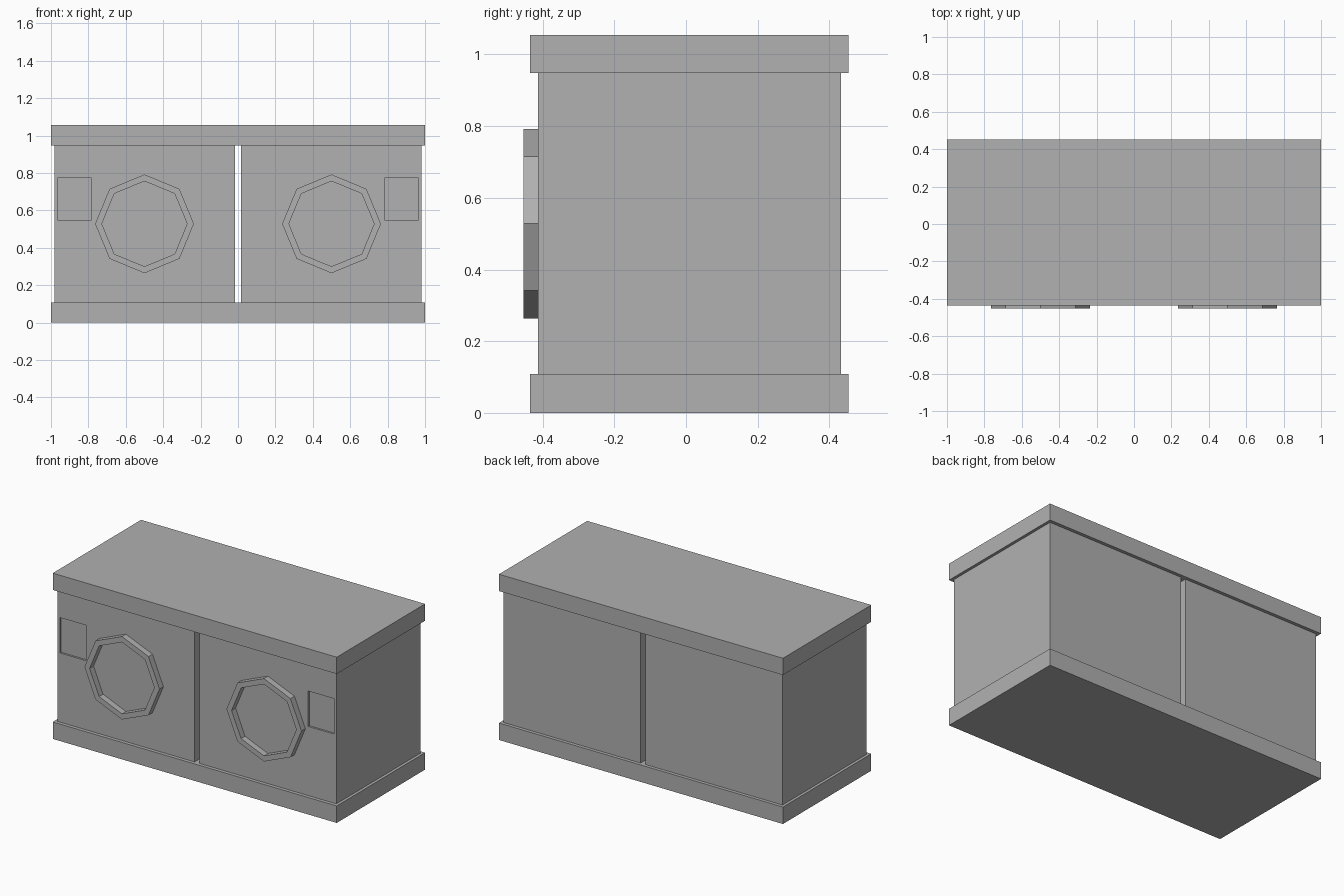
import bpy, bmesh
from math import tau
from mathutils import Vector, Matrix

if "Cube" in bpy.data.objects:
    bpy.data.objects.remove(bpy.data.objects["Cube"])

# Dark grey finish shared by all parts
grey = bpy.data.materials.new("dark_grey")
grey.diffuse_color = (0.44, 0.44, 0.44, 1)
grey.use_nodes = True
grey.node_tree.nodes["Principled BSDF"].inputs["Base Color"].default_value = grey.diffuse_color


def finish(name, bm):
    bmesh.ops.recalc_face_normals(bm, faces=bm.faces)
    mesh = bpy.data.meshes.new(name)
    bm.to_mesh(mesh)
    bm.free()
    mesh.materials.append(grey)
    obj = bpy.data.objects.new(name, mesh)
    bpy.context.collection.objects.link(obj)
    return obj


def box(name, x, y, z):
    lo, hi = Vector((x[0], y[0], z[0])), Vector((x[1], y[1], z[1]))
    bm = bmesh.new()
    bmesh.ops.create_cube(bm, size=1, matrix=Matrix.Translation((lo + hi) / 2)
                          @ Matrix.Diagonal((*(hi - lo), 1)))
    return finish(name, bm)


def ring(name, center, outer, inner, depth, sides):
    # rectangular profile spun around the y axis
    bm = bmesh.new()
    c = Vector(center)
    profile = [(inner, 0), (outer, 0), (outer, -depth), (inner, -depth)]
    vs = [bm.verts.new(c + Vector((0, y, r))) for r, y in profile]
    edges = [bm.edges.new((vs[i], vs[(i + 1) % 4])) for i in range(4)]
    bmesh.ops.spin(bm, geom=vs + edges, cent=c, axis=(0, 1, 0),
                   angle=tau, steps=sides)
    bmesh.ops.remove_doubles(bm, verts=bm.verts, dist=1e-4)
    return finish(name, bm)


def mirror_x(obj):
    obj.modifiers.new("Mirror", 'MIRROR').use_axis[0] = True


FRONT = -0.413

# Base and top slabs
box("base_slab", (-1, 1), (-0.435, 0.453), (0, 0.108))
box("top_slab", (-1, 1), (-0.435, 0.453), (0.948, 1.055))

# Pair of cabinets separated by a narrow gap, each with a shallow panel recess
cabinet = box("cabinet", (0.017, 0.982), (FRONT, 0.432), (0.108, 0.948))
cutter = box("panel_cutter", (0.783, 0.966), (FRONT - 0.1, FRONT + 0.012), (0.548, 0.773))
cutter.hide_render = True
cutter.display_type = 'WIRE'
cut = cabinet.modifiers.new("Panel recess", 'BOOLEAN')
cut.operation = 'DIFFERENCE'
cut.solver = 'EXACT'
cut.object = cutter
mirror_x(cabinet)

# Eight-sided door rims
mirror_x(ring("door_rim", (0.5, FRONT, 0.528), 0.264, 0.228, 0.04, 8))
